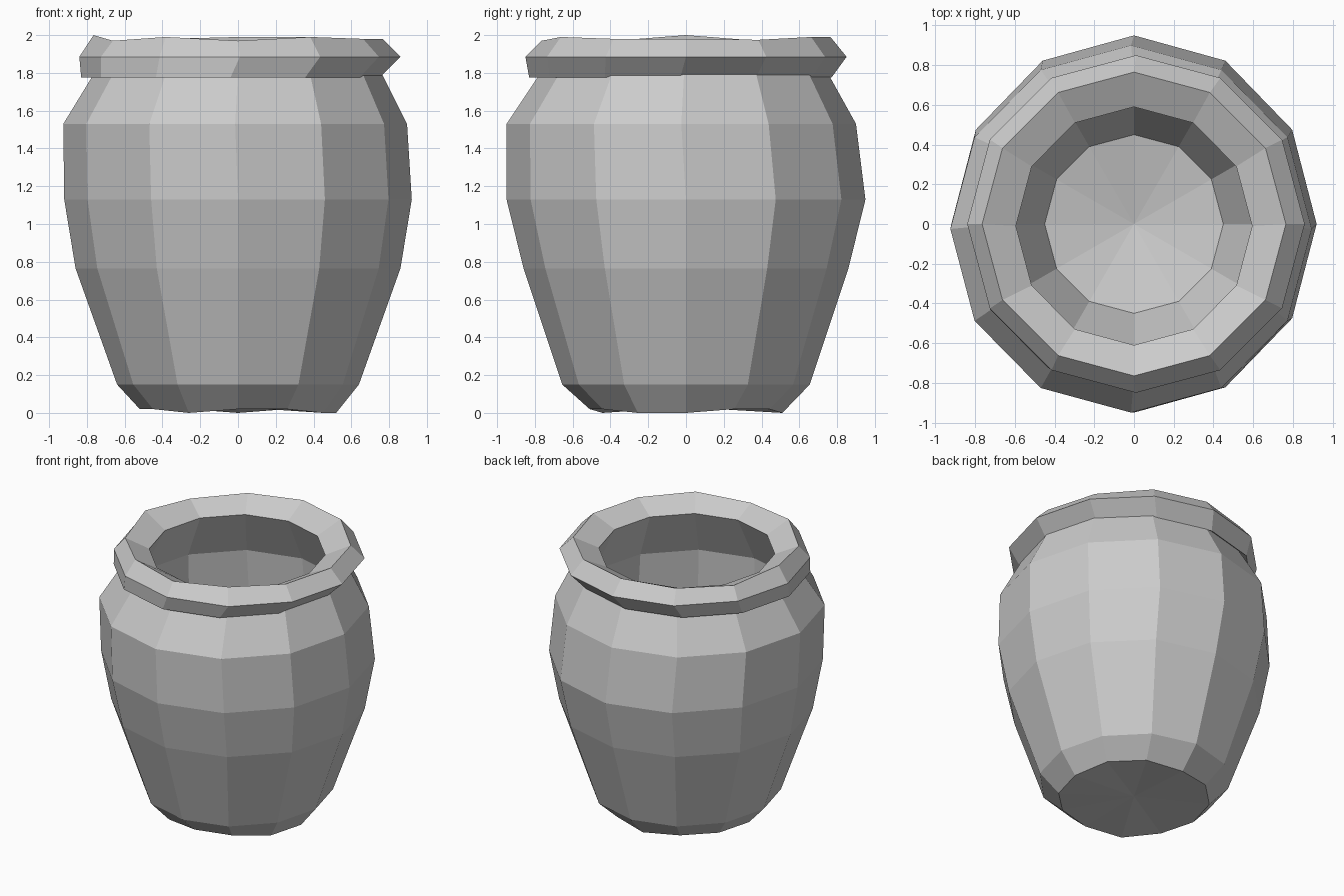
import bpy, bmesh
from math import cos, sin, radians

if "Cube" in bpy.data.objects:
    bpy.data.objects.remove(bpy.data.objects["Cube"])

SIDES = 12

# Slight hand-made unevenness of the lip height, one value per side
LIP_WOBBLE = [0.0, -0.005, 0.01, 0.01, 0.0, -0.01, 0.02, -0.01, 0.01, -0.01, 0.01, 0.0]

# Rings: (x radius, y radius, z, x shift, y shift, lip wobble amount)
RINGS = [
    # outer body, from foot to neck
    (0.52, 0.51, 0.02, 0.0, 0.0, 0),
    (0.64, 0.655, 0.15, 0.0, 0.0, 0),
    (0.86, 0.86, 0.765, 0.0, 0.0, 0),
    (0.92, 0.95, 1.13, 0.0, 0.0, 0),
    (0.91, 0.925, 1.53, -0.015, -0.025, 0),
    (0.76, 0.76, 1.80, 0.0, -0.01, 0),
    # overhanging rim, outside then over the top
    (0.79, 0.80, 1.775, -0.04, -0.03, 0),
    (0.85, 0.85, 1.885, 0.01, 0.0, 0),
    (0.765, 0.765, 1.98, 0.0, 0.0, 1),
    (0.595, 0.60, 1.90, 0.0, -0.01, 0),
    # hollow inside, down to the floor
    (0.77, 0.78, 1.55, -0.01, -0.01, 0),
    (0.79, 0.81, 1.13, 0.0, 0.0, 0),
    (0.72, 0.72, 0.77, 0.0, 0.0, 0),
    (0.45, 0.45, 0.22, 0.0, 0.0, 0),
]


def add_ring(bm, rx, ry, z, sx, sy, wobble):
    ring = []
    for i in range(SIDES):
        a = radians(360 * i / SIDES)
        ring.append(bm.verts.new((rx * cos(a) + sx, ry * sin(a) + sy,
                                  z + wobble * LIP_WOBBLE[i])))
    return ring


def fan(bm, ring, z):
    centre = bm.verts.new((0, 0, z))
    for i in range(SIDES):
        bm.faces.new((ring[i], ring[(i + 1) % SIDES], centre))


bm = bmesh.new()
rings = [add_ring(bm, *r) for r in RINGS]

# Walls of the pot
for low, high in zip(rings, rings[1:]):
    for i in range(SIDES):
        j = (i + 1) % SIDES
        bm.faces.new((low[i], low[j], high[j], high[i]))

# Underside and inner floor
fan(bm, rings[0], 0.03)
fan(bm, rings[-1], 0.12)

# The foot is a little uneven: front and right corners touch the ground
for i, v in enumerate(rings[0]):
    v.co.z = 0.0 if i in (0, 3, 8, 11) else 0.02

bmesh.ops.recalc_face_normals(bm, faces=bm.faces)
mesh = bpy.data.meshes.new("clay_pot")
bm.to_mesh(mesh)
bm.free()
pot = bpy.data.objects.new("clay_pot", mesh)
bpy.context.collection.objects.link(pot)
